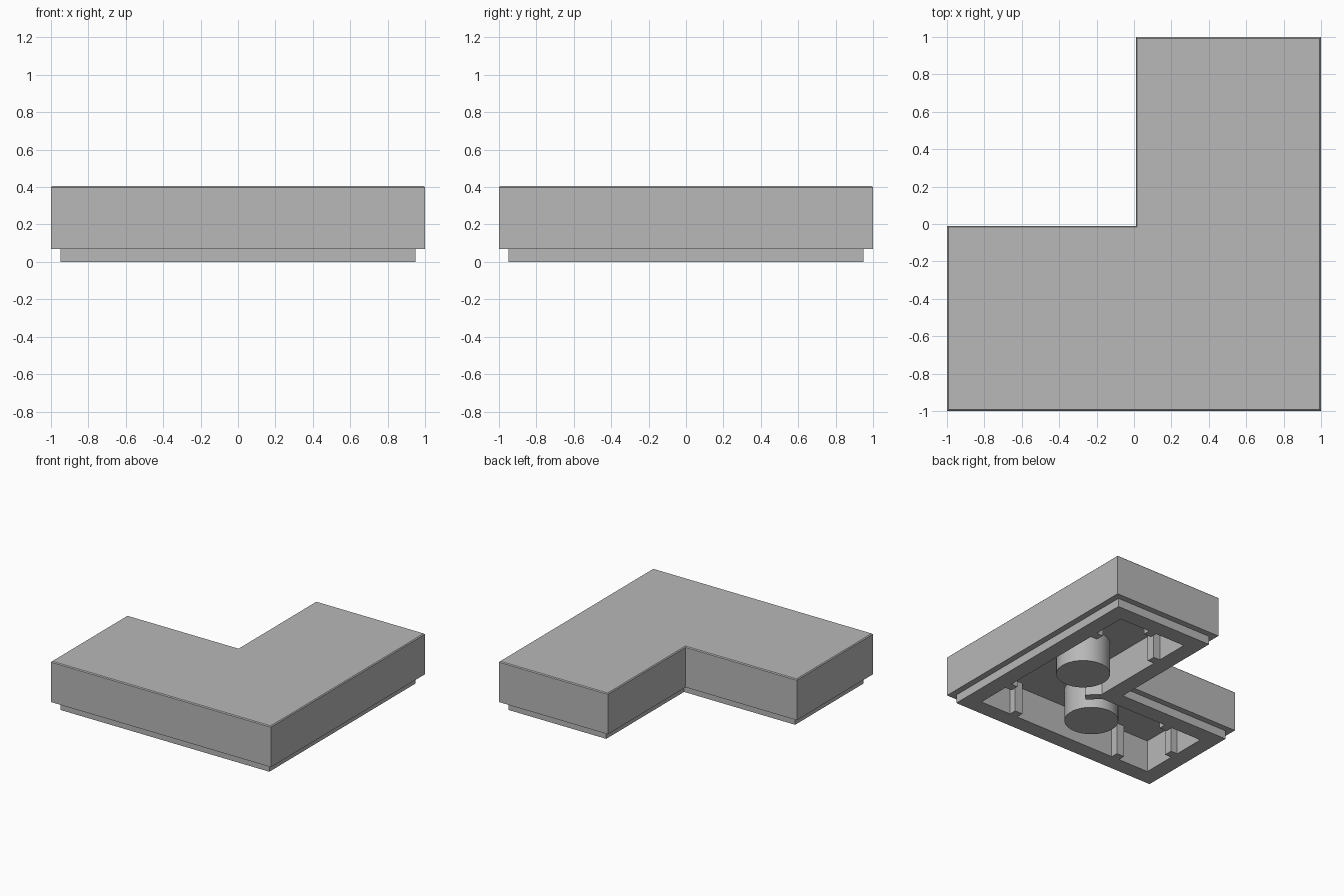
import bpy, bmesh, math
from mathutils import Matrix, Vector

cube = bpy.data.objects.get("Cube")
if cube:
    bpy.data.objects.remove(cube, do_unlink=True)

grey = bpy.data.materials.new("light_grey")
grey.use_nodes = True
grey.diffuse_color = (0.48, 0.48, 0.48, 1)
grey.node_tree.nodes["Principled BSDF"].inputs["Base Color"].default_value = grey.diffuse_color

HEIGHT, CEILING, WALL = 0.405, 0.265, 0.185
INNER = 1 - WALL      # inner face of the outer walls
NOTCH = 0.01 + WALL   # inner face of the walls beside the notch


def add_object(name, bm):
    bmesh.ops.recalc_face_normals(bm, faces=bm.faces)
    mesh = bpy.data.meshes.new(name)
    bm.to_mesh(mesh)
    bm.free()
    mesh.materials.append(grey)
    obj = bpy.data.objects.new(name, mesh)
    bpy.context.collection.objects.link(obj)
    return obj


def corner_outline(inset):
    """L-shaped outline, moved inwards by inset."""
    a, b = 1 - inset, 0.01 + inset
    return [(-a, -a), (a, -a), (a, a), (b, a), (b, -b), (-a, -b)]


def add_box(name, centre, size, angle=0):
    bm = bmesh.new()
    matrix = (Matrix.Translation(centre) @ Matrix.Rotation(angle, 4, "Z")
              @ Matrix.Diagonal((*size, 1)))
    bmesh.ops.create_cube(bm, size=1, matrix=matrix)
    return add_object(name, bm)


# Tile shell: top, sides, stepped foot, rim and hollow underside
profile = [(0.007, HEIGHT), (0, HEIGHT - 0.007), (0, 0.07), (0.05, 0.07),
           (0.05, 0), (WALL, 0), (WALL, CEILING)]
bm = bmesh.new()
rings = [[bm.verts.new((x, y, z)) for x, y in corner_outline(inset)]
         for inset, z in profile]
for upper, lower in zip(rings, rings[1:]):
    for i in range(len(upper)):
        j = (i + 1) % len(upper)
        bm.faces.new((upper[i], lower[i], lower[j], upper[j]))
bm.faces.new(rings[0])
bm.faces.new(rings[-1])
add_object("tile_shell", bm)

# Round pegs under the tile
for name, x, y in (("right_peg", 0.5, 0), ("front_peg", 0, -0.5)):
    bm = bmesh.new()
    bmesh.ops.create_cone(bm, cap_ends=True, segments=48, radius1=0.203, radius2=0.203,
                          depth=CEILING, matrix=Matrix.Translation((x, y, CEILING / 2)))
    peg = add_object(name, bm)
    bpy.ops.object.select_all(action="DESELECT")
    peg.select_set(True)
    bpy.context.view_layer.objects.active = peg
    bpy.ops.object.shade_smooth_by_angle(angle=math.radians(40))

# Grip ribs: wall point and direction into the hollow
RIB_WIDTH, RIB_DEPTH = 0.07, 0.06
ribs = [(0.5, INNER, 0, -1), (INNER, 0.5, -1, 0), (NOTCH, 0.5, 1, 0),
        (INNER, -0.5, -1, 0), (0.5, -INNER, 0, 1), (-0.5, -INNER, 0, 1),
        (-INNER, -0.5, 1, 0), (-0.5, -NOTCH, 0, -1)]
for number, (x, y, dx, dy) in enumerate(ribs, 1):
    centre = Vector((x + dx * RIB_DEPTH / 2, y + dy * RIB_DEPTH / 2, CEILING / 2))
    add_box(f"grip_rib_{number}", centre, (RIB_DEPTH, RIB_WIDTH, CEILING), math.atan2(dy, dx))

# Diagonal rib at the inside corner
add_box("corner_rib", (NOTCH + 0.02, -NOTCH - 0.02, CEILING / 2 + 0.0005),
        (0.13, RIB_WIDTH, CEILING - 0.001), math.radians(-45))
